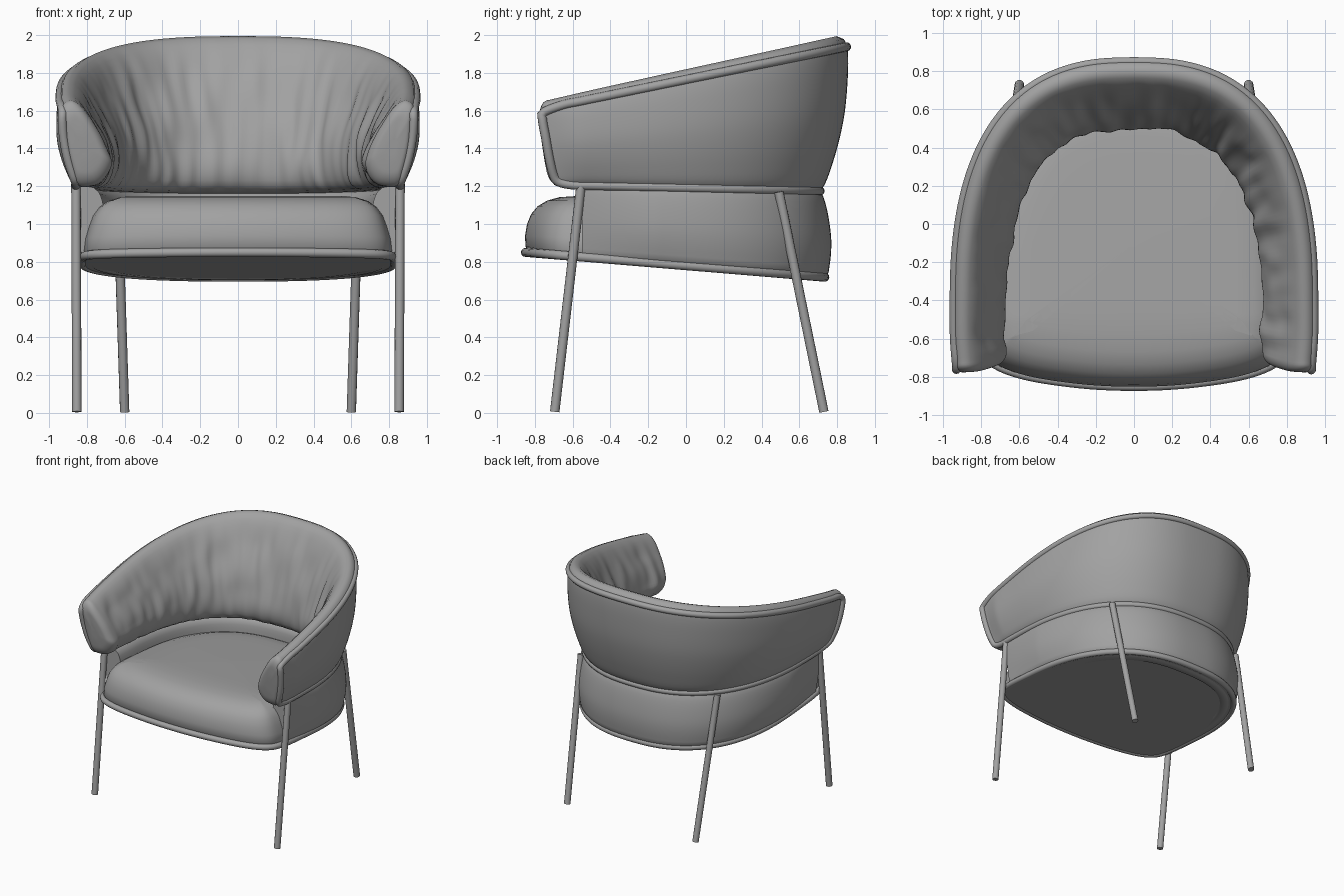
import bpy, bmesh, math
from mathutils import Vector, noise

if "Cube" in bpy.data.objects:
    bpy.data.objects.remove(bpy.data.objects["Cube"])

grey = bpy.data.materials.new("warm_grey")
grey.diffuse_color = (0.36, 0.36, 0.36, 1)
grey.use_nodes = True
grey.node_tree.nodes["Principled BSDF"].inputs["Base Color"].default_value = grey.diffuse_color


def spline(pts, n, closed=False):
    """Smooth curve through pts, resampled to n evenly spaced points."""
    p = [Vector(q) for q in pts]
    m = len(p)
    get = (lambda i: p[i % m]) if closed else (lambda i: p[max(0, min(m - 1, i))])
    dense = []
    for i in range(m if closed else m - 1):
        a, b, c, d = get(i - 1), get(i), get(i + 1), get(i + 2)
        for k in range(24):
            t = k / 24
            dense.append(0.5 * (2 * b + (c - a) * t + (2 * a - 5 * b + 4 * c - d) * t * t
                                + (3 * b - a - 3 * c + d) * t ** 3))
    dense.append(p[0] if closed else p[-1])
    acc = [0]
    for a, b in zip(dense, dense[1:]):
        acc.append(acc[-1] + (b - a).length)
    out, j = [], 0
    for i in range(n):
        s = acc[-1] * i / (n if closed else n - 1)
        while j < len(acc) - 2 and acc[j + 1] < s:
            j += 1
        out.append(dense[j].lerp(dense[j + 1], (s - acc[j]) / max(acc[j + 1] - acc[j], 1e-9)))
    return out


def arch(a, b, cy, p):
    """Half of a rounded back outline, from the centre line to the widest point."""
    ts = [math.pi / 2 * k / 14 for k in range(15)]
    return [(a * math.sin(t) ** (2 / p), cy + b * max(0, math.cos(t)) ** (2 / p)) for t in ts]


def mirrored(half, closed=False):
    """Full plan outline from a half that starts on the centre line."""
    left = [(-x, y, z) for x, y, z in reversed(half)]
    return left[1 if closed else 0:-1] + list(half)


def finish(ob):
    ob.data.materials.append(grey)
    bpy.context.collection.objects.link(ob)
    return ob


def loft(name, rings):
    """Skin closed rings together and close both ends."""
    bm = bmesh.new()
    vs = [[bm.verts.new(p) for p in r] for r in rings]
    n = len(rings[0])
    for a, b in zip(vs, vs[1:]):
        for i in range(n):
            bm.faces.new((a[i], a[(i + 1) % n], b[(i + 1) % n], b[i]))
    bm.faces.new(vs[0])
    bm.faces.new(vs[-1])
    bmesh.ops.recalc_face_normals(bm, faces=bm.faces)
    me = bpy.data.meshes.new(name)
    bm.to_mesh(me)
    bm.free()
    ob = finish(bpy.data.objects.new(name, me))
    bpy.context.view_layer.objects.active = ob
    ob.select_set(True)
    bpy.ops.object.shade_smooth_by_angle(angle=math.radians(50))
    ob.select_set(False)


def tube(name, pts, r, closed=False):
    cu = bpy.data.curves.new(name, 'CURVE')
    cu.dimensions = '3D'
    cu.bevel_depth = r
    cu.bevel_resolution = 4
    cu.use_fill_caps = True
    sp = cu.splines.new('POLY')
    sp.points.add(len(pts) - 1)
    for q, p in zip(sp.points, pts):
        q.co = (*p, 1)
    sp.use_cyclic_u = closed
    sp.use_smooth = True
    finish(bpy.data.objects.new(name, cu))


def inward(path, i):
    t = path[min(i + 1, len(path) - 1)] - path[max(i - 1, 0)]
    return Vector((t.y, -t.x, 0)).normalized()


def rim_z(y):
    return 1.61 + (y + 0.75) * 0.205


def rail_z(y):
    return 1.205 - 0.024 * (y + 0.56)


def base_z(y):
    return 0.85 - (y + 0.85) * 0.083


# plan curves: top rim, rail under the backrest, seat base
N = 161
rim_half = arch(.942, 1.3, -.45, 2.55) + [(.94, -.6), (.93, -.73)]
rail_half = arch(.86, 1.1, -.39, 2.4) + [(.86, -.53), (.855, -.67)]
seat_back = arch(.825, 1.0, -.265, 2.45) + [(.82, -.55)]
seat_half = seat_back + [(.77, -.7), (.6, -.785), (.3, -.835), (0, -.85)]
rim = spline(mirrored([(x, y, rim_z(y)) for x, y in rim_half]), N)
rail = spline(mirrored([(x, y, rail_z(y)) for x, y in rail_half]), N)
base = spline(mirrored([(x, y, base_z(y)) for x, y in seat_half], True), 160, True)

# backrest section: height fraction, inward offset, lift
section = spline([(0, 0, 0), (.2, -.04, 0), (.5, -.055, 0), (.8, -.035, 0), (1, -.005, 0), (1, .02, .045),
                  (1, .06, .055), (1, .11, .02), (.88, .16, 0), (.65, .205, 0), (.4, .235, 0),
                  (.18, .235, 0), (.03, .19, 0), (0, .11, -.01)], 56, True)
rings = []
for i in range(N):
    n = (inward(rim, i) + inward(rail, i)).normalized()
    u = abs(2 * i / (N - 1) - 1)
    bulge = min(1, .45 + min(i, N - 1 - i) / 10)     # outer shell curls in at the arm ends
    ring = []
    for s in section:
        p = rail[i].lerp(rim[i], s.x) + Vector((0, 0, s.z * (1 - .25 * u ** 4)))
        soft = max(0, min(1, (s.y - .1) / .08))      # gathered folds on the inner face only
        w = noise.noise(Vector((i * .28, s.x * 2.2, 3))) * .016 + noise.noise(Vector((i * .1, s.x * 3, 8))) * .016
        slim = 1 - u * u * (.14 + .2 * max(0, 1 - s.x / .3)) if s.y > 0 else bulge   # thinner arms
        ring.append(p + n * (s.y * slim + soft * w))
    rings.append(ring)


def rounded_end(ring):
    """Shrinking rings that puff out past the arm end."""
    c = sum(ring, Vector()) / len(ring)
    d = Vector((0, -1, 0))
    out = []
    for k in range(1, 10):
        a = k / 9 * math.pi / 2
        f = 1 - .42 * (1 - math.cos(a))
        out.append([c + (p - c) * f + d * .06 * math.sin(a) for p in ring])
    for f in (.4, .2):
        out.append([c + (p - c) * f + d * .063 for p in ring])
    return out


loft("backrest", rounded_end(rings[0])[::-1] + rings + rounded_end(rings[-1]))

# piping loop: along the rim, round the arm ends, back along the rail
turn = [(.928, -.755, 1.59), (.93, -.76, 1.55), (.922, -.742, 1.45), (.9, -.722, 1.34),
        (.872, -.70, 1.255), (.86, -.675, 1.222)]
right = [Vector(p) for p in turn]
left = [Vector((-p.x, p.y, p.z)) for p in reversed(right)]
loop = rim[1:-1:3] + right + rail[-4:3:-3] + left
tube("backrest_piping", spline(loop, 400, True), .024, True)

# lower band wrapping the seat, from one front leg to the other
band_rim = [p for p in rail if p.y > -.57]
M = len(band_rim)
low = spline(mirrored([(x, y, base_z(y)) for x, y in seat_back]), M)
wall = spline([(0, 0, 0), (.15, -.03, 0), (.45, -.045, 0), (.8, -.03, 0), (1, 0, 0), (1, .05, 0),
               (.9, .12, 0), (.5, .14, 0), (0, .12, 0)], 36, True)
band = []
for i in range(M):
    n = inward(band_rim, i)
    fade = min(1, .3 + min(i, M - 1 - i) / 24)
    band.append([low[i].lerp(band_rim[i], s.x) + n * (s.y if s.y > 0 else s.y * fade) for s in wall])
loft("seat_band", band)


# seat cushion: base outline raised to a softly rounded top that falls to the back
def top_z(y):
    return 1.148 - .085 * max(0, y + .5)


prof = [(0, .02), (.1, 0), (.3, -.002), (.5, .008), (.68, .03), (.82, .065), (.92, .115), (.98, .18), (1, .27)]
layers = []
for f, d in prof:
    ring = []
    for i, p in enumerate(base):
        t = base[(i + 1) % 160] - base[i - 1]
        n = Vector((t.y, -t.x, 0)).normalized()
        q = p + n * d
        q.x *= 1 - .03 * min(1, f * 2)
        q.z = p.z + f * (top_z(q.y) - p.z)
        ring.append(q)
    layers.append(ring)
for f in (.8, .6, .4, .2, .05):
    ring = [Vector((0, -.1, 0)).lerp(p, f) for p in layers[len(prof) - 1]]
    layers.append([Vector((p.x, p.y, top_z(p.y) + .008 * (1 - f))) for p in ring])
loft("seat_cushion", layers)
tube("seat_piping", base, .024, True)

# underside panel
loft("seat_underside", [[p + Vector((0, 0, dz)) for p in base] for dz in (-.015, .02)])

# legs
for sx, side in ((1, "right"), (-1, "left")):
    tube("front_leg_" + side, [(sx * .853, -.695, .006), (sx * .858, -.555, 1.21)], .025)
    tube("back_leg_" + side, [(sx * .6, .73, .006), (sx * .638, .492, 1.17)], .025)
